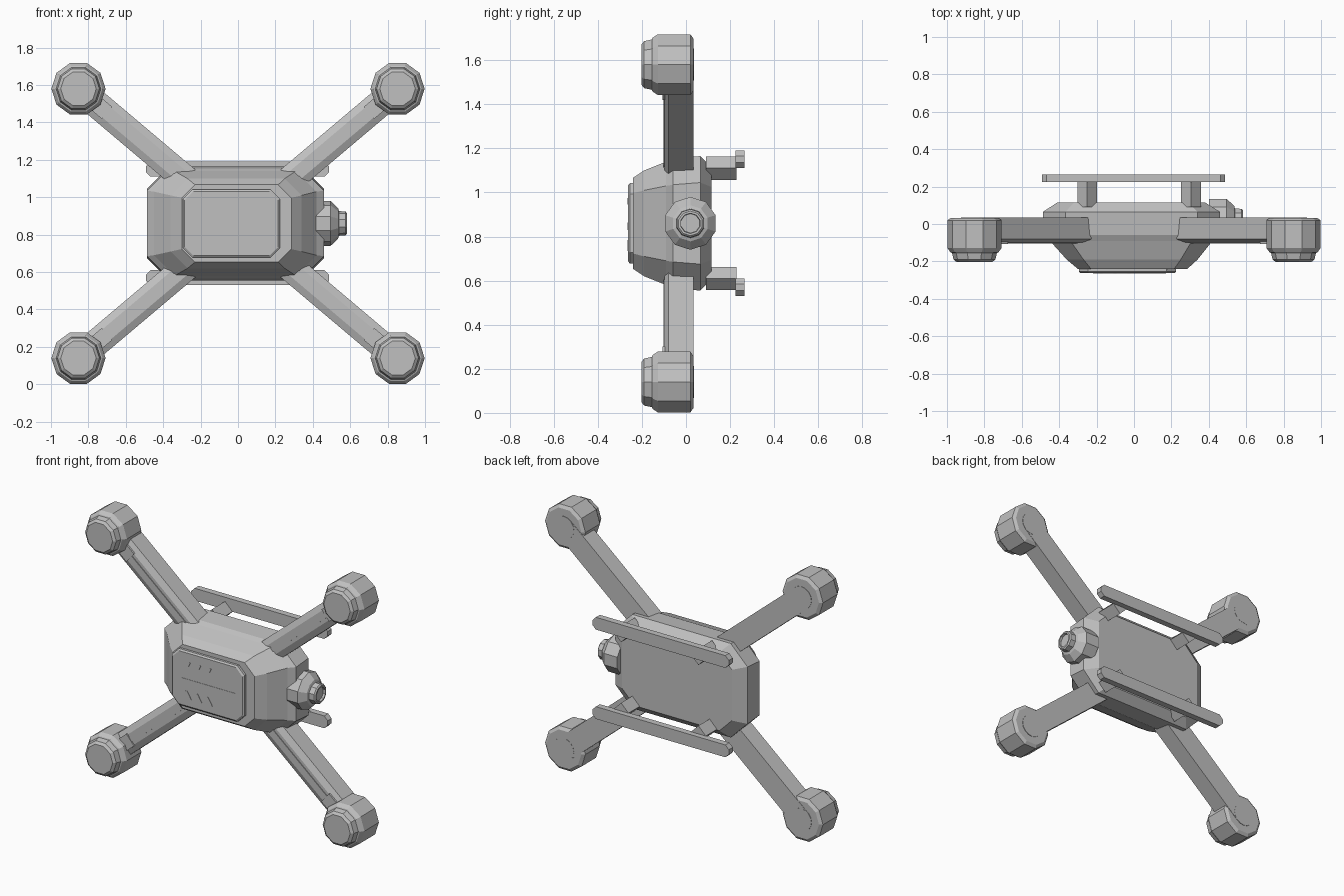
import bpy, bmesh
from math import cos, sin, pi, atan2, hypot
from mathutils import Matrix, Vector

cube = bpy.data.objects.get("Cube")
if cube:
    bpy.data.objects.remove(cube, do_unlink=True)

GREY = (0.53, 0.53, 0.53, 1)
grey = bpy.data.materials.new("plain grey")
grey.use_nodes = True
grey.diffuse_color = GREY
grey.node_tree.nodes["Principled BSDF"].inputs["Base Color"].default_value = GREY

MID_Z = 0.86
# turns a local (across, up, forward) frame so that forward faces -y
FACE_FRONT = Matrix.Rotation(pi / 2, 4, 'X')


def loft(name, rings, matrix=None):
    """Skin a list of equal-length point rings and cap both ends."""
    bm = bmesh.new()
    loops = [[bm.verts.new(p) for p in ring] for ring in rings]
    n = len(loops[0])
    for a, b in zip(loops, loops[1:]):
        for i in range(n):
            bm.faces.new((a[i], a[(i + 1) % n], b[(i + 1) % n], b[i]))
    bm.faces.new(loops[0])
    bm.faces.new(loops[-1])
    if matrix:
        bm.transform(matrix)
    bmesh.ops.recalc_face_normals(bm, faces=bm.faces)
    mesh = bpy.data.meshes.new(name)
    bm.to_mesh(mesh)
    bm.free()
    mesh.materials.append(grey)
    obj = bpy.data.objects.new(name, mesh)
    bpy.context.collection.objects.link(obj)
    return obj


def octagon(y, x0, x1, half_z, cut):
    """Rectangle with cut corners, standing in the xz plane."""
    t, b = MID_Z + half_z, MID_Z - half_z
    return [(x0 + cut, y, t), (x1 - cut, y, t), (x1, y, t - cut), (x1, y, b + cut),
            (x1 - cut, y, b), (x0 + cut, y, b), (x0, y, b + cut), (x0, y, t - cut)]


def turned(name, profile, matrix, sides=10):
    """Low-poly lathe of (height, radius) pairs about local z."""
    rings = [[(r * cos(2 * pi * i / sides), r * sin(2 * pi * i / sides), h)
              for i in range(sides)] for h, r in profile]
    return loft(name, rings, matrix)


def prism(name, outline, h0, h1, matrix):
    return loft(name, [[(x, y, h) for x, y in outline] for h in (h0, h1)], matrix)


def rect(w, h):
    return [(-w / 2, -h / 2), (w / 2, -h / 2), (w / 2, h / 2), (-w / 2, h / 2)]


# Faceted body shell
loft("body", [
    octagon(0.115, -0.41, 0.38, 0.255, 0.09),
    octagon(0.065, -0.487, 0.46, 0.305, 0.12),
    octagon(-0.06, -0.487, 0.46, 0.295, 0.12),
    octagon(-0.09, -0.45, 0.42, 0.28, 0.11),
    octagon(-0.19, -0.36, 0.34, 0.24, 0.09),
    octagon(-0.24, -0.30, 0.285, 0.207, 0.07),
])

# Raised front panel with bevelled rim
loft("front_panel", [
    octagon(-0.23, -0.295, 0.225, 0.182, 0.05),
    octagon(-0.255, -0.295, 0.225, 0.182, 0.05),
    octagon(-0.263, -0.285, 0.215, 0.172, 0.047),
])


# Thin panel marks: one seam and two rows of slanted slots
def panel_mark(name, x, z, w, h, slant=0):
    m = Matrix.Translation((x, -0.262, z)) @ FACE_FRONT
    outline = [(px + slant * py, py) for px, py in rect(w, h)]
    prism(name, outline, 0, 0.003, m)


panel_mark("panel_seam", -0.025, MID_Z, 0.39, 0.006)
panel_mark("panel_seam_end", 0.167, MID_Z - 0.015, 0.006, 0.03)
for i in range(3):
    x = -0.17 + 0.075 * i
    panel_mark("upper_slot", x, MID_Z + 0.1, 0.012, 0.03, 0.5)
    panel_mark("lower_slot", x, MID_Z - 0.1, 0.012, 0.05, -0.6)

# Four arms with motors
ARM_X, ARM_Z = 0.853, 0.72
ARM_SECTION = [(-0.073, -0.035), (0.073, -0.035), (0.073, 0.08),
               (0.035, 0.098), (-0.035, 0.098), (-0.073, 0.08)]
MOTOR = [(-0.033, 0.125), (-0.02, 0.145), (0.128, 0.145), (0.152, 0.128),
         (0.155, 0.12), (0.19, 0.112), (0.203, 0.095)]
for sx, side in ((1, "left"), (-1, "right")):
    for sz, level in ((1, "upper"), (-1, "lower")):
        tag = f"{level}_{side}"
        # local frame: x across the arm, y outward, z toward the front
        out = Vector((sx * ARM_X, 0, sz * ARM_Z)).normalized()
        fwd = Vector((0, -1, 0))
        across = out.cross(fwd)
        m = Matrix((across, out, fwd)).transposed().to_4x4()
        m.translation = (0, 0, MID_Z)
        reach = hypot(ARM_X, ARM_Z)
        loft(f"arm_{tag}", [[(x, d, h) for x, h in ARM_SECTION]
                            for d in (0.36, reach)], m)
        # flat rib running down the arm, with a collar by the motor
        for part, w, d0, d1, top in (("rib", 0.03, 0.4, reach, 0.103),
                                     ("collar", 0.085, reach - 0.2, reach, 0.106)):
            prism(f"{part}_{tag}", [(-w / 2, d0), (w / 2, d0), (w / 2, d1), (-w / 2, d1)],
                  0.07, top, m)
        place = Matrix.Translation((sx * ARM_X, 0, MID_Z + sz * ARM_Z)) @ FACE_FRONT
        turned(f"motor_{tag}", MOTOR, place)
        # rounded arm end under the motor
        turned(f"arm_end_{tag}", [(-0.036, 0.073), (0, 0.073)], place, 16)

# Lens on the left side, with a recessed glass
lens_place = Matrix.Translation((0, 0.02, MID_Z)) @ Matrix.Rotation(pi / 2, 4, 'Y')
turned("lens", [(0.40, 0.12), (0.495, 0.12), (0.535, 0.082), (0.54, 0.066),
                (0.575, 0.064), (0.582, 0.056), (0.582, 0.046), (0.568, 0.044)], lens_place)

# Landing rails and struts behind the body
for sz, level in ((1, "upper"), (-1, "lower")):
    z = MID_Z + sz * 0.29
    L, H, c = 0.49, 0.04, 0.025
    outline = [(-L + c, -H), (L - c, -H), (L, -H + c), (L, H - c),
               (L - c, H), (-L + c, H), (-L, H - c), (-L, -H + c)]
    prism(f"rail_{level}", outline, -0.265, -0.224,
          Matrix.Translation((-0.003, 0, z)) @ FACE_FRONT)
    for x, side in ((0.305, "left"), (-0.25, "right")):
        m = (Matrix.Translation((x, 0, MID_Z + sz * 0.25)) @ FACE_FRONT
             @ Matrix.Rotation(pi / 4, 4, 'Z'))
        prism(f"strut_{level}_{side}", rect(0.075, 0.075), -0.23, -0.09, m)
